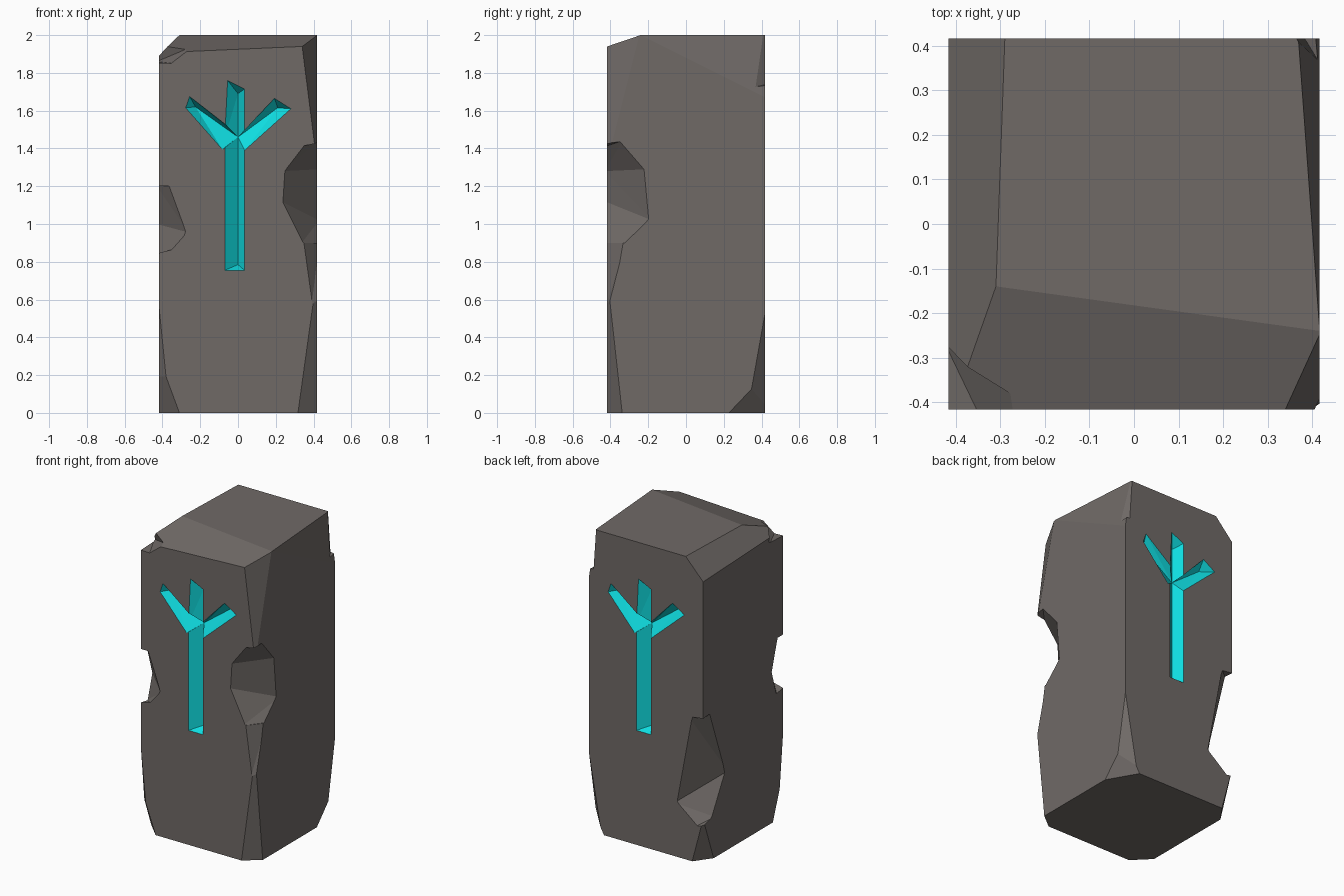
import bpy, bmesh
from mathutils import Vector

if "Cube" in bpy.data.objects:
    bpy.data.objects.remove(bpy.data.objects["Cube"])

H = 0.417   # half width of the block
OUT = 0.43  # just outside the block faces


def material(name, color):
    m = bpy.data.materials.new(name)
    m.diffuse_color = (*color, 1)
    m.use_nodes = True
    m.node_tree.nodes["Principled BSDF"].inputs["Base Color"].default_value = m.diffuse_color
    return m


MATS = [material("grey_stone", (0.16, 0.143, 0.134)),
        material("glowing_cyan", (0.005, 0.74, 0.77))]


def make_object(name, bm):
    bmesh.ops.recalc_face_normals(bm, faces=bm.faces)
    me = bpy.data.meshes.new(name)
    bm.to_mesh(me)
    bm.free()
    for m in MATS:
        me.materials.append(m)
    ob = bpy.data.objects.new(name, me)
    bpy.context.collection.objects.link(ob)
    return ob


def slice_off(co, no):
    """Cut the convex block flat along a plane."""
    r = bmesh.ops.bisect_plane(block, geom=block.verts[:] + block.edges[:] + block.faces[:],
                               plane_co=co, plane_no=no, clear_outer=True)
    edges = [e for e in r["geom_cut"] if isinstance(e, bmesh.types.BMEdge)]
    if edges:
        bmesh.ops.holes_fill(block, edges=edges, sides=0)


def wear_corner(sx, sy, z_edge, a, b, z):
    """Bevel an upright edge from z_edge, reaching widths a and b at height z."""
    p = Vector((sx * H, sy * H, z_edge))
    q = Vector((sx * (H - a), sy * H, z))
    r = Vector((sx * H, sy * (H - b), z))
    n = (q - p).cross(r - p).normalized()
    slice_off(p, n if n.dot(p - Vector((0, 0, 1))) > 0 else -n)


def carve(points, mat=0):
    """Subtract the convex hull of the points from the stone."""
    bm = bmesh.new()
    for p in points:
        bm.verts.new(p)
    bmesh.ops.convex_hull(bm, input=bm.verts[:])
    loose = [v for v in bm.verts if not v.link_faces]
    bmesh.ops.delete(bm, geom=loose, context="VERTS")
    for f in bm.faces:
        f.material_index = mat
    cutter = make_object("cutter", bm)
    cutter.hide_render = True
    mod = stone.modifiers.new("carve", "BOOLEAN")
    mod.operation, mod.solver, mod.object = "DIFFERENCE", "EXACT", cutter
    bpy.context.view_layer.objects.active = stone
    bpy.ops.object.modifier_apply(modifier=mod.name)
    bpy.data.objects.remove(cutter)


def chip_edge(sx, sy, face, side):
    """Break an upright edge; points are (distance from edge, height)."""
    heights = [z for _, z in face + side]
    pts = [(sx * (H - d), sy * OUT, z) for d, z in face]
    pts += [(sx * OUT, sy * (H - d), z) for d, z in side]
    pts += [(sx * 0.6, sy * 0.6, z) for z in (min(heights), max(heights))]
    carve(pts)


# Block with sloped top
block = bmesh.new()
bmesh.ops.create_cube(block, size=1)
for v in block.verts:
    v.co = (v.co.x * 2 * H, v.co.y * 2 * H, v.co.z * 2 + 1)
slice_off((-.29, H, 2), (-1.06, .038, 1))
slice_off((H, -.24, 2), (-.044, -.32, 1))
slice_off((H, -.24, 2), (1, .073, .146))

# Worn corners: front right top, then the base all round
wear_corner(1, -1, 1.33, .085, .17, 2)
wear_corner(1, -1, .72, .097, .077, .02)
wear_corner(-1, -1, .55, .037, .037, .18)
wear_corner(-1, -1, .29, .107, .107, 0)
wear_corner(1, 1, .52, .057, .057, .2)
wear_corner(1, 1, .2, .11, .19, 0)
wear_corner(-1, 1, .3, .08, .11, 0)
stone = make_object("stone_pillar", block)

# Broken chips: front right, front left, back left
chip_edge(1, -1, [(.08, 1.41), (.18, 1.28), (.19, 1.12), (.08, .9)],
          [(.08, 1.44), (.21, 1.29), (.235, 1.02), (.11, .9)])
chip_edge(1, -1, [(.08, .91), (.03, .55)], [(.1, .9), (.01, .55)])
chip_edge(-1, -1, [(.065, 1.2), (.155, .955), (.08, .87)],
          [(.07, 1.2), (.13, 1), (.08, .83)])
chip_edge(-1, 1, [(.09, .95), (.15, .61), (.2, .36), (.05, .24)],
          [(.08, .97), (.24, .53), (.1, .28)])
# Small notches at the top corners
chip_edge(1, 1, [(.067, 2.1), (.042, 1.74)], [(.083, 2.1), (.077, 1.72)])
chip_edge(-1, -1, [(.07, 1.85), (.2, 1.95)], [(.16, 1.86), (.12, 1.98)])


def carve_stroke(outline, tip):
    """V groove on front and back; its bottom runs from tip to the mark's hub."""
    for s in (1, -1):
        pts = [(x * s, y * s, z) for x, z in outline for y in (-H, -H - .1)]
        pts += [(x * s, (.065 - H) * s, z) for x, z in (tip, (0, 1.46))]
        carve(pts, 1)


# Carved branching mark: stem, left arm, right arm, middle arm
carve_stroke([(-.07, .755), (.035, .755), (.035, 1.5), (-.07, 1.5)], (0, .785))
carve_stroke([(-.256, 1.675), (-.277, 1.615), (-.083, 1.395), (.02, 1.46)], (-.225, 1.62))
carve_stroke([(.193, 1.665), (.28, 1.61), (.035, 1.39), (-.04, 1.41)], (.21, 1.615))
carve_stroke([(-.055, 1.76), (.035, 1.715), (.035, 1.46), (-.07, 1.46)], (0, 1.69))
